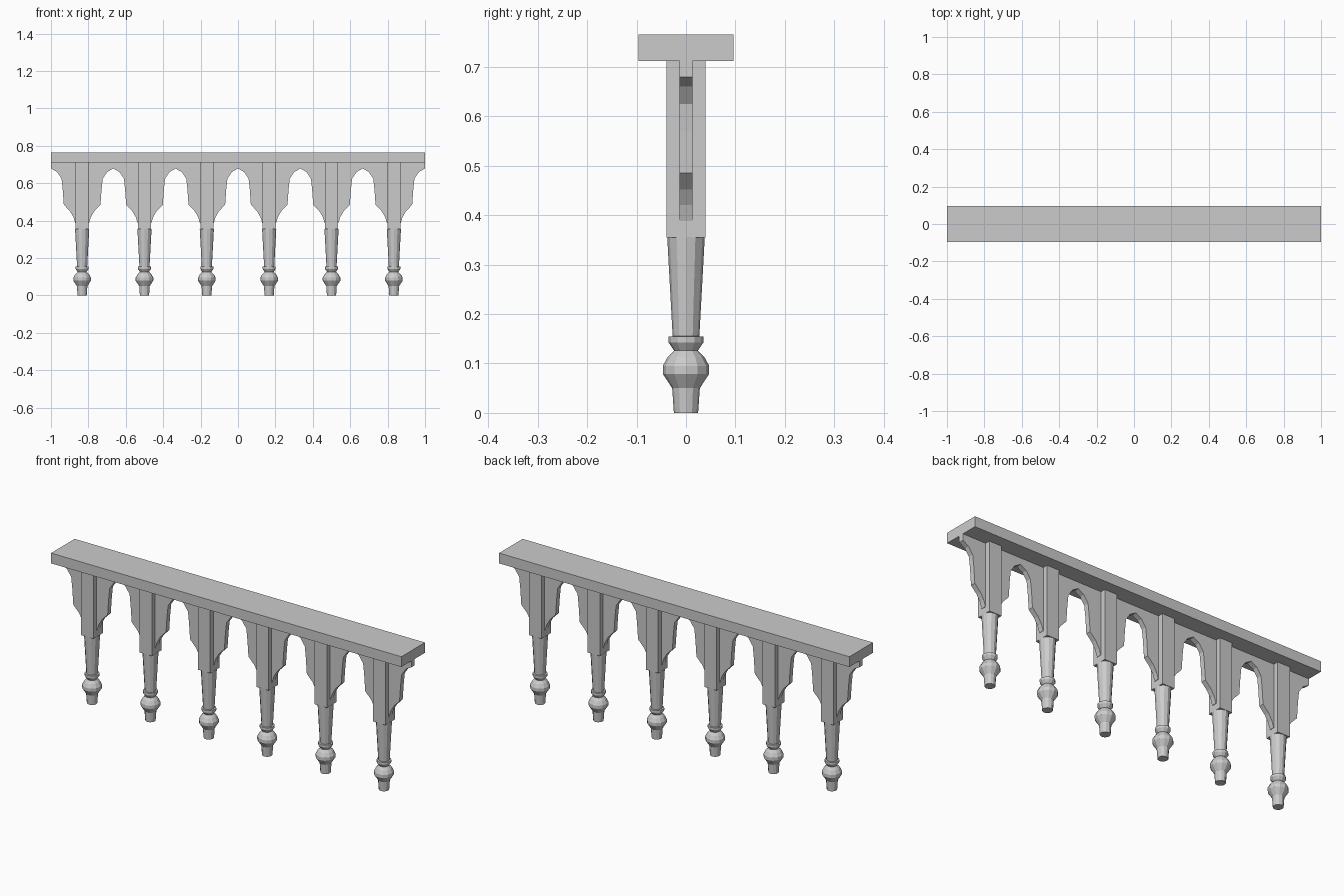
import bpy, bmesh, math

if "Cube" in bpy.data.objects:
    bpy.data.objects.remove(bpy.data.objects["Cube"])

POSTS = [-5/6, -0.5, -1/6, 1/6, 0.5, 5/6]


def make_object(name, bm):
    bmesh.ops.recalc_face_normals(bm, faces=bm.faces)
    me = bpy.data.meshes.new(name)
    bm.to_mesh(me)
    bm.free()
    ob = bpy.data.objects.new(name, me)
    bpy.context.collection.objects.link(ob)
    return ob


def box(name, x0, x1, y0, y1, z0, z1):
    bm = bmesh.new()
    bmesh.ops.create_cube(bm, size=1)
    for v in bm.verts:
        v.co = ((x0 + x1)/2 + v.co.x*(x1 - x0),
                (y0 + y1)/2 + v.co.y*(y1 - y0),
                (z0 + z1)/2 + v.co.z*(z1 - z0))
    return make_object(name, bm)


def turned(name, x, profile, sides=12):
    bm = bmesh.new()
    rings = [[bm.verts.new((x + r*math.cos(2*math.pi*i/sides),
                            r*math.sin(2*math.pi*i/sides), z))
              for i in range(sides)] for r, z in profile]
    for a, b in zip(rings, rings[1:]):
        for i in range(sides):
            j = (i + 1) % sides
            bm.faces.new((a[i], a[j], b[j], b[i]))
    bm.faces.new(rings[0])
    bm.faces.new(rings[-1])
    return make_object(name, bm)


def bracket(name, x, side, outline, half_depth):
    bm = bmesh.new()
    face = bm.faces.new([bm.verts.new((x + side*px, -half_depth, pz)) for px, pz in outline])
    ext = bmesh.ops.extrude_face_region(bm, geom=[face])
    for v in ext["geom"]:
        if isinstance(v, bmesh.types.BMVert):
            v.co.y = half_depth
    return make_object(name, bm)


# Flat top rail
box("top_rail", -1, 1, -0.096, 0.096, 0.712, 0.765)

# Turned foot: (radius, height)
foot = [(0.0245, 0), (0.028, 0.05), (0.047, 0.079), (0.047, 0.095), (0.037, 0.113),
        (0.024, 0.126), (0.035, 0.142), (0.035, 0.154), (0.027, 0.155), (0.038, 0.356)]

# Half arch spandrel beside each post: (offset from post centre, height)
arch = [(0.03, 0.713), (1/6, 0.713), (1/6, 0.679), (0.134, 0.660), (0.110, 0.625),
        (0.104, 0.57), (0.098, 0.485), (0.066, 0.452), (0.047, 0.42), (0.037, 0.388),
        (0.03, 0.388)]

for n, x in enumerate(POSTS, 1):
    box(f"square_post_{n}", x - 0.035, x + 0.035, -0.039, 0.039, 0.355, 0.713)
    turned(f"turned_foot_{n}", x, foot)
    bracket(f"arch_left_{n}", x, -1, arch, 0.013)
    bracket(f"arch_right_{n}", x, 1, arch, 0.013)
